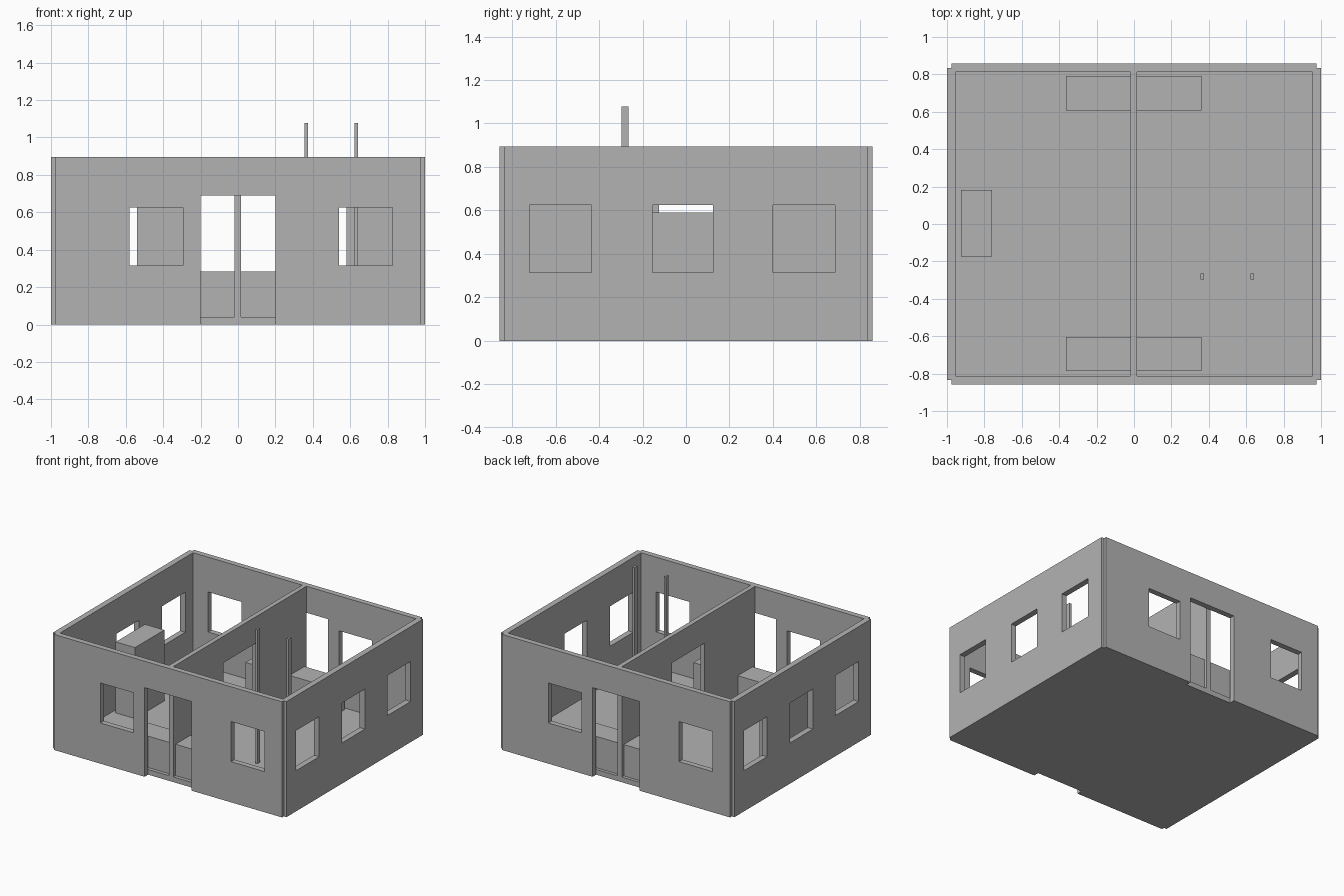
import bpy, bmesh, math

cube = bpy.data.objects.get("Cube")
if cube:
    bpy.data.objects.remove(cube, do_unlink=True)

GREY = (0.45, 0.45, 0.45, 1.0)
plaster = bpy.data.materials.new("plaster_grey")
plaster.use_nodes = True
plaster.diffuse_color = GREY
plaster.node_tree.nodes["Principled BSDF"].inputs["Base Color"].default_value = GREY

HEIGHT = 0.895   # wall top
FLOOR = 0.04     # floor surface
SILL, LINTEL, DOOR_TOP = 0.315, 0.625, 0.69


def finish(name, bm, location=(0, 0, 0), turn=0):
    bmesh.ops.recalc_face_normals(bm, faces=bm.faces)
    mesh = bpy.data.meshes.new(name)
    bm.to_mesh(mesh)
    bm.free()
    mesh.materials.append(plaster)
    obj = bpy.data.objects.new(name, mesh)
    obj.location = location
    obj.rotation_euler.z = math.radians(turn)
    bpy.context.collection.objects.link(obj)
    return obj


def box(name, x, y, z):
    """Box spanning the three given (low, high) ranges."""
    bm = bmesh.new()
    bmesh.ops.create_cube(bm, size=1)
    for v in bm.verts:
        v.co = [(a + b) / 2 + c * (b - a) for (a, b), c in zip((x, y, z), v.co)]
    return finish(name, bm)


def wall(name, half, thickness, base, openings, location, turn):
    """Panel with its outer face on local y = 0 and rectangular openings."""
    us = sorted({-half, half, *(u for o in openings for u in o[:2])})
    zs = sorted({base, HEIGHT, *(z for o in openings for z in o[2:])})
    bm = bmesh.new()
    grid = {(u, z): bm.verts.new((u, 0, z)) for u in us for z in zs}
    for u0, u1 in zip(us, us[1:]):
        for z0, z1 in zip(zs, zs[1:]):
            u, z = (u0 + u1) / 2, (z0 + z1) / 2
            if not any(a < u < b and c < z < d for a, b, c, d in openings):
                bm.faces.new([grid[k] for k in ((u0, z0), (u1, z0), (u1, z1), (u0, z1))])
    bmesh.ops.delete(bm, geom=[v for v in bm.verts if not v.link_faces], context='VERTS')
    front = bm.faces[:]
    new = bmesh.ops.extrude_face_region(bm, geom=front, use_keep_orig=True)["geom"]
    for v in new:
        if isinstance(v, bmesh.types.BMVert):
            v.co.y = thickness
    return finish(name, bm, location, turn)


def window(u0, u1):
    return (u0, u1, SILL, LINTEL)


# Outer walls: opposite walls are half-turn copies of each other
long_openings = [window(-0.58, -0.295), (-0.2, 0.2, 0, DOOR_TOP), window(0.54, 0.825)]
side_openings = [window(-0.72, -0.435), window(-0.155, 0.125), window(0.4, 0.685)]
for name, y, turn in (("front_wall", -0.857, 0), ("back_wall", 0.857, 180)):
    wall(name, 0.977, 0.043, 0, long_openings, (0, y, 0), turn)
for name, x, turn in (("left_wall", 1, 90), ("right_wall", -1, -90)):
    wall(name, 0.835, 0.045, 0, side_openings, (x, 0, 0), turn)

# Floor and dividing wall with its doorway
box("floor", (-0.955, 0.955), (-0.814, 0.814), (0, FLOOR))
wall("dividing_wall", 0.814, 0.036, FLOOR, [(-0.2, 0.2, FLOOR, DOOR_TOP)],
     (0.016, 0, 0), 90)

# Low benches inside both doors, tall cabinet by the side window
for name, y in (("front_bench", (-0.787, -0.605)), ("back_bench", (0.608, 0.79))):
    box(name, (-0.363, 0.36), y, (FLOOR, 0.283))
box("cabinet", (-0.925, -0.76), (-0.175, 0.183), (FLOOR, 0.59))

# Pair of tall posts
for name, x in (("inner_post", (0.356, 0.374)), ("outer_post", (0.624, 0.642))):
    box(name, x, (-0.296, -0.264), (FLOOR, 1.078))
